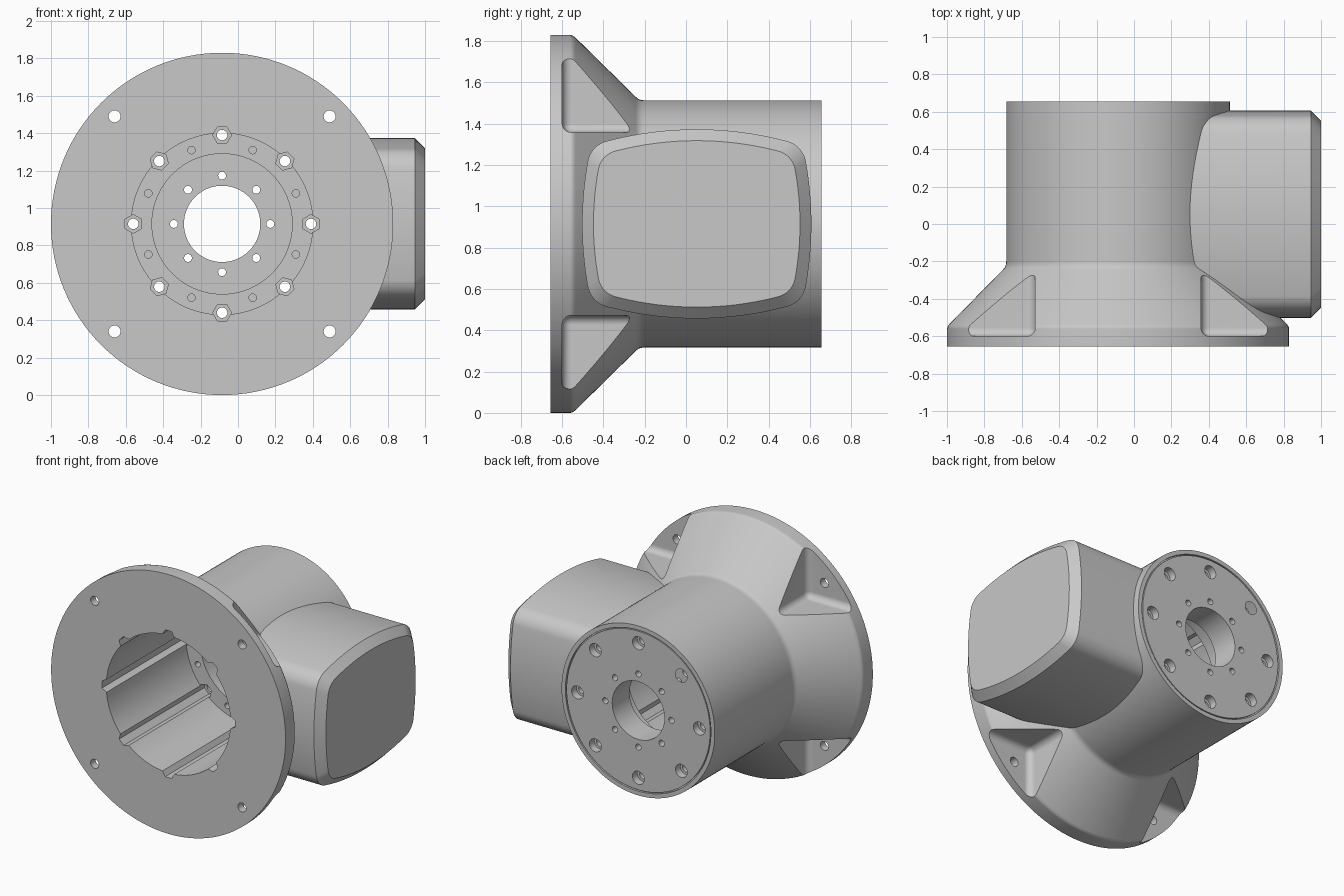
import bpy, bmesh
from math import pi, sin, cos, atan2, radians
from mathutils import Matrix

if "Cube" in bpy.data.objects:
    bpy.data.objects.remove(bpy.data.objects["Cube"], do_unlink=True)

CX, CZ = -0.085, 0.915          # main axis, running along y
FRONT, BACK = -0.655, 0.655
FLOOR = 0.235                   # bottom of the wide bore

grey = bpy.data.materials.new("plain grey")
grey.use_nodes = True
grey.diffuse_color = (0.58, 0.58, 0.58, 1)
grey.node_tree.nodes["Principled BSDF"].inputs["Base Color"].default_value = (0.58, 0.58, 0.58, 1)


def make(name, bm):
    bmesh.ops.recalc_face_normals(bm, faces=bm.faces)
    mesh = bpy.data.meshes.new(name)
    bm.to_mesh(mesh)
    bm.free()
    mesh.materials.append(grey)
    ob = bpy.data.objects.new(name, mesh)
    bpy.context.collection.objects.link(ob)
    return ob


def combine(ob, tool, operation):
    mod = ob.modifiers.new("combine", 'BOOLEAN')
    mod.object, mod.operation, mod.solver = tool, operation, 'EXACT'
    graph = bpy.context.evaluated_depsgraph_get()
    mesh = bpy.data.meshes.new_from_object(ob.evaluated_get(graph))
    ob.modifiers.clear()
    ob.data = mesh
    bpy.data.objects.remove(tool, do_unlink=True)


def lathe(name, profile, steps=128):
    """Spin (radius, y) points around the main axis."""
    bm = bmesh.new()
    vs = [bm.verts.new((CX + r, y, CZ)) for r, y in profile]
    edges = [bm.edges.new(pair) for pair in zip(vs, vs[1:])]
    bmesh.ops.spin(bm, geom=vs + edges, cent=(CX, 0, CZ), axis=(0, 1, 0),
                   angle=2 * pi, steps=steps, use_merge=True)
    bmesh.ops.remove_doubles(bm, verts=bm.verts, dist=1e-5)
    return make(name, bm)


def drill_ring(ob, count, ring_r, r, y0, y1, sides=24, start=0.0):
    """Cut prisms along y, one by one, evenly spaced around the main axis."""
    for i in range(count):
        a = start + 2 * pi * i / count
        place = (Matrix.Translation((CX + ring_r * cos(a), (y0 + y1) / 2, CZ + ring_r * sin(a)))
                 @ Matrix.Rotation(pi / 2 - a, 4, 'Y') @ Matrix.Rotation(pi / 2, 4, 'X')
                 @ Matrix.Rotation(pi / 2, 4, 'Z'))
        bm = bmesh.new()
        bmesh.ops.create_cone(bm, cap_ends=True, segments=sides, radius1=r, radius2=r,
                              depth=y1 - y0, matrix=place)
        combine(ob, make("drill", bm), 'DIFFERENCE')


def cut_corner_pockets(ob):
    """Round-edged blocks carve the four bolt pockets in the cone."""
    lo, hi, y0, y1 = 0.443, 1.2, -0.6, 0.2
    mid, size = (lo + hi) / 2, hi - lo
    for sx in (-1, 1):
        for sz in (-1, 1):
            bm = bmesh.new()
            place = Matrix.Translation((CX + sx * mid, (y0 + y1) / 2, CZ + sz * mid))
            bmesh.ops.create_cube(bm, size=1, matrix=place @ Matrix.Diagonal((size, y1 - y0, size, 1)))
            bmesh.ops.bevel(bm, geom=bm.edges[:], offset=0.045, segments=5, profile=0.5, affect='EDGES')
            combine(ob, make("pocket_cutter", bm), 'DIFFERENCE')


def bulged_outline(hy, hz, cy, cz, r):
    """Rectangle with bowed sides, tangent to round corners of radius r."""
    def bow(half, along, across):
        k = across - half
        return (along ** 2 + k * k - r * r) / (-2 * (k + r))
    top, side = bow(hz, cy, cz), bow(hy, cz, cy)
    a_top = atan2(cz - hz + top, cy)
    a_side = atan2(cz, cy - hy + side)
    quarter = []
    for c, rad, a, b, n in (((hy - side, 0), side, 0, a_side, 8),
                            ((cy, cz), r, a_side, a_top, 10),
                            ((0, hz - top), top, a_top, pi / 2, 8)):
        quarter += [(c[0] + rad * cos(a + (b - a) * i / n),
                     c[1] + rad * sin(a + (b - a) * i / n)) for i in range(n)]
    quarter.append((0, hz))
    half = quarter + [(-y, z) for y, z in quarter[-2::-1]]
    return half + [(y, -z) for y, z in half[-2:0:-1]]


def side_arm():
    bm = bmesh.new()
    hy, hz, chamfer = 0.555, 0.458, 0.055
    outline = bulged_outline(hy, hz, 0.405, 0.28, 0.125)
    loops = []
    for x, inset in ((CX, 0), (1 - chamfer, 0), (1, chamfer)):
        loops.append([bm.verts.new((x, 0.052 + y * (1 - inset / hy), CZ + z * (1 - inset / hz)))
                      for y, z in outline])
    n = len(outline)
    for a, b in zip(loops, loops[1:]):
        for i in range(n):
            bm.faces.new((a[i], a[(i + 1) % n], b[(i + 1) % n], b[i]))
    bm.faces.new(loops[0])
    bm.faces.new(loops[-1])
    return make("side_arm", bm)


# Flange, cone and barrel, with a thin groove round the back plate
body = lathe("housing", [
    (0, FRONT), (0.915, FRONT), (0.915, -0.56), (0.911, -0.547), (0.902, -0.535),
    (0.615, -0.243), (0.605, -0.231), (0.6, -0.217), (0.598, -0.2),
    (0.598, BACK), (0.568, BACK), (0.568, 0.64), (0.56, 0.64), (0.56, 0.653), (0, 0.653)])

cut_corner_pockets(body)
combine(body, side_arm(), 'UNION')

# Stepped bore, open at the front
combine(body, lathe("bore_cutter", [
    (0, -0.8), (0.485, -0.8), (0.485, FLOOR), (0.375, FLOOR), (0.375, 0.46), (0, 0.46)]), 'DIFFERENCE')

# Hexagonal channels, bolt holes with counterbores, blind holes
drill_ring(body, 8, 0.475, 0.05, -0.8, FLOOR + 0.06, sides=6)
drill_ring(body, 8, 0.475, 0.028, FLOOR, 0.8)
drill_ring(body, 8, 0.475, 0.046, 0.6, 0.8)
drill_ring(body, 8, 0.427, 0.02, FLOOR - 0.05, FLOOR + 0.08, start=pi / 8)
# Inner plate holes, flange holes and shaft hole
drill_ring(body, 8, 0.258, 0.021, 0.4, 0.8)
drill_ring(body, 4, 0.813, 0.032, -0.8, -0.4, start=pi / 4)
drill_ring(body, 1, 0, 0.204, 0.4, 0.8, sides=64)

# Smooth round surfaces, crisp edges
bpy.ops.object.select_all(action='DESELECT')
body.select_set(True)
bpy.context.view_layer.objects.active = body
bpy.ops.object.shade_smooth_by_angle(angle=radians(28))
weighted = body.modifiers.new("even_normals", 'WEIGHTED_NORMAL')
weighted.keep_sharp = True
